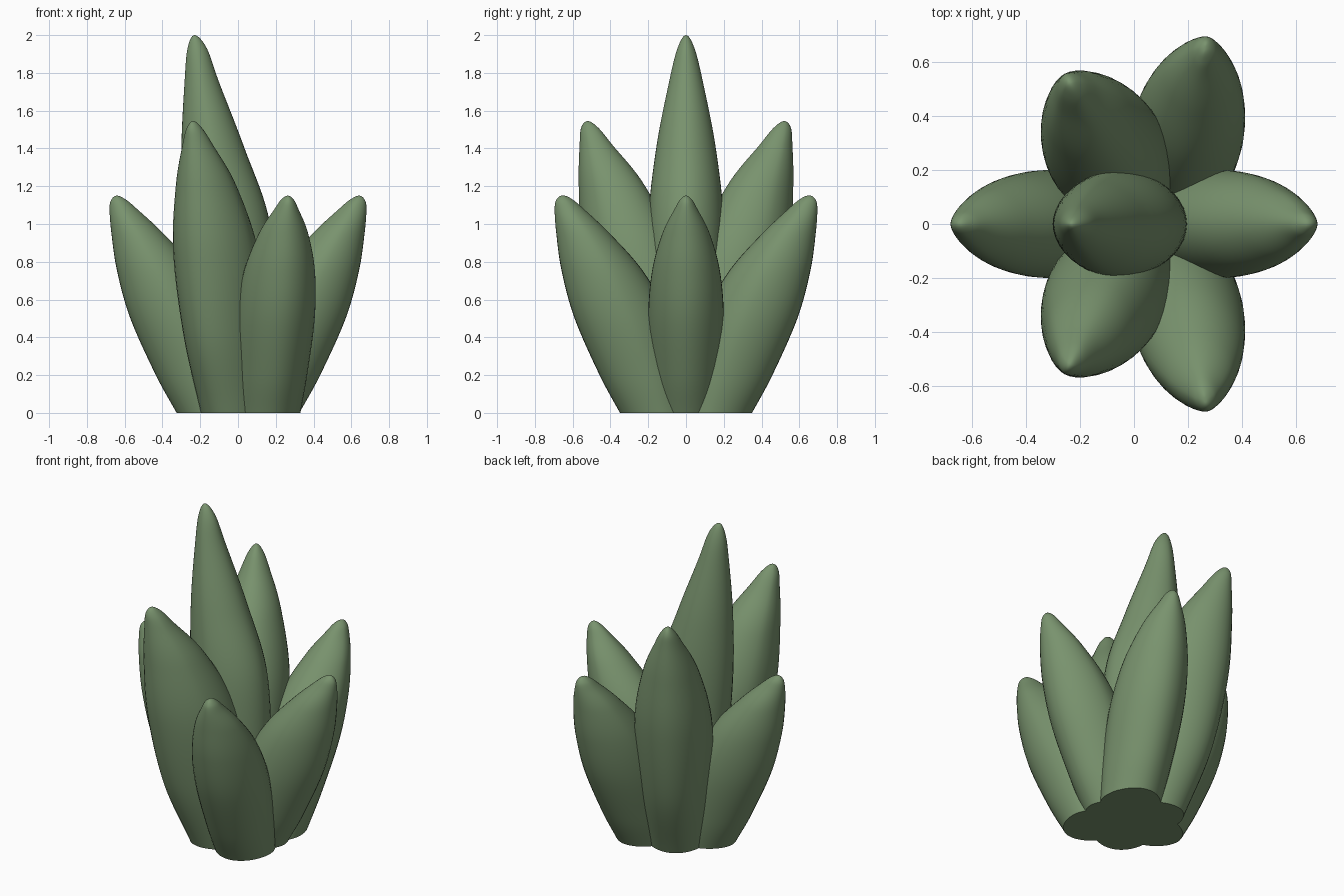
import bpy, math
from mathutils import Matrix, Vector

if "Cube" in bpy.data.objects:
    bpy.data.objects.remove(bpy.data.objects["Cube"])

green = bpy.data.materials.new("leaf_green")
green.diffuse_color = (0.19, 0.29, 0.155, 1)
green.use_nodes = True
green.node_tree.nodes["Principled BSDF"].inputs["Base Color"].default_value = green.diffuse_color

# Leaf profiles: (height, inner radius, outer radius, half width)
SHORT = [(0, -.06, .325, .165), (.2, -.03, .435, .185), (.5, .07, .57, .2), (.75, .215, .64, .18),
         (.95, .395, .67, .125), (1.08, .535, .68, .06), (1.13, .595, .67, .031), (1.15, .64, .64, 0)]
MEDIUM = [(0, -.05, .33, .17), (.4, -.04, .50, .21), (.85, .07, .60, .222), (1.2, .26, .628, .16),
          (1.42, .45, .63, .08), (1.51, .53, .625, .038), (1.545, .59, .59, 0)]
TALL = [(0, -.18, .18, .15), (.5, -.2, .25, .19), (1.0, -.17, .295, .2), (1.4, -.035, .3, .158),
        (1.75, .1, .283, .09), (1.93, .165, .267, .045), (2.0, .23, .23, 0)]


def smooth_stations(pts, steps=8):
    """Spline through the stations, mirrored past the tip so it rounds over."""
    p = [Vector(q) for q in pts]
    z, a, b, w = pts[-2]
    p = [2 * p[0] - p[1]] + p + [Vector((z, b, a, -w))]
    out = []
    for i in range(1, len(p) - 2):
        for s in range(steps):
            t = s / steps
            out.append(0.5 * (2 * p[i] + (p[i + 1] - p[i - 1]) * t
                       + (2 * p[i - 1] - 5 * p[i] + 4 * p[i + 1] - p[i + 2]) * t ** 2
                       + (3 * p[i] - p[i - 1] - 3 * p[i + 1] + p[i + 2]) * t ** 3))
    return out


def power(v, e):
    return math.copysign(abs(v) ** e, v)


def leaf(name, pts, azimuth, origin_x=0, n=40):
    """Loft a softly ridged oval section along the leaf profile."""
    verts, faces = [], []
    rows = smooth_stations(pts)
    for z, a, b, w in rows:
        for k in range(n):
            t = 2 * math.pi * k / n
            verts.append(((a + b) / 2 + (b - a) / 2 * power(math.cos(t), 1.12),
                          w * power(math.sin(t), 1.04), max(z, 0)))
    for i in range(len(rows) - 1):
        for k in range(n):
            m = (k + 1) % n
            faces.append((i * n + k, i * n + m, (i + 1) * n + m, (i + 1) * n + k))
    tip = len(verts)
    verts.append((pts[-1][1], 0, pts[-1][0]))
    last = (len(rows) - 1) * n
    faces += [(last + k, last + (k + 1) % n, tip) for k in range(n)]
    faces.append(tuple(reversed(range(n))))
    me = bpy.data.meshes.new(name)
    me.from_pydata(verts, [], faces)
    me.transform(Matrix.Translation((origin_x, 0, 0))
                 @ Matrix.Rotation(math.radians(azimuth), 4, 'Z'))
    me.materials.append(green)
    ob = bpy.data.objects.new(name, me)
    bpy.context.collection.objects.link(ob)
    bpy.ops.object.select_all(action='DESELECT')
    ob.select_set(True)
    bpy.context.view_layer.objects.active = ob
    bpy.ops.object.shade_smooth_by_angle(angle=math.radians(40))
    return ob


# Central tall leaf leaning to the left
leaf("center_leaf", TALL, 180)
# Short side leaves
leaf("right_leaf", SHORT, 0)
leaf("left_leaf", SHORT, 180)
# Mirrored front and back pairs
for side, s in (("back", 1), ("front", -1)):
    leaf(side + "_short_leaf", [(z, a + .02, b + .03, w * 1.05) for z, a, b, w in SHORT],
         s * 78, .125)
    leaf(side + "_medium_leaf", MEDIUM, s * 118, .04)
